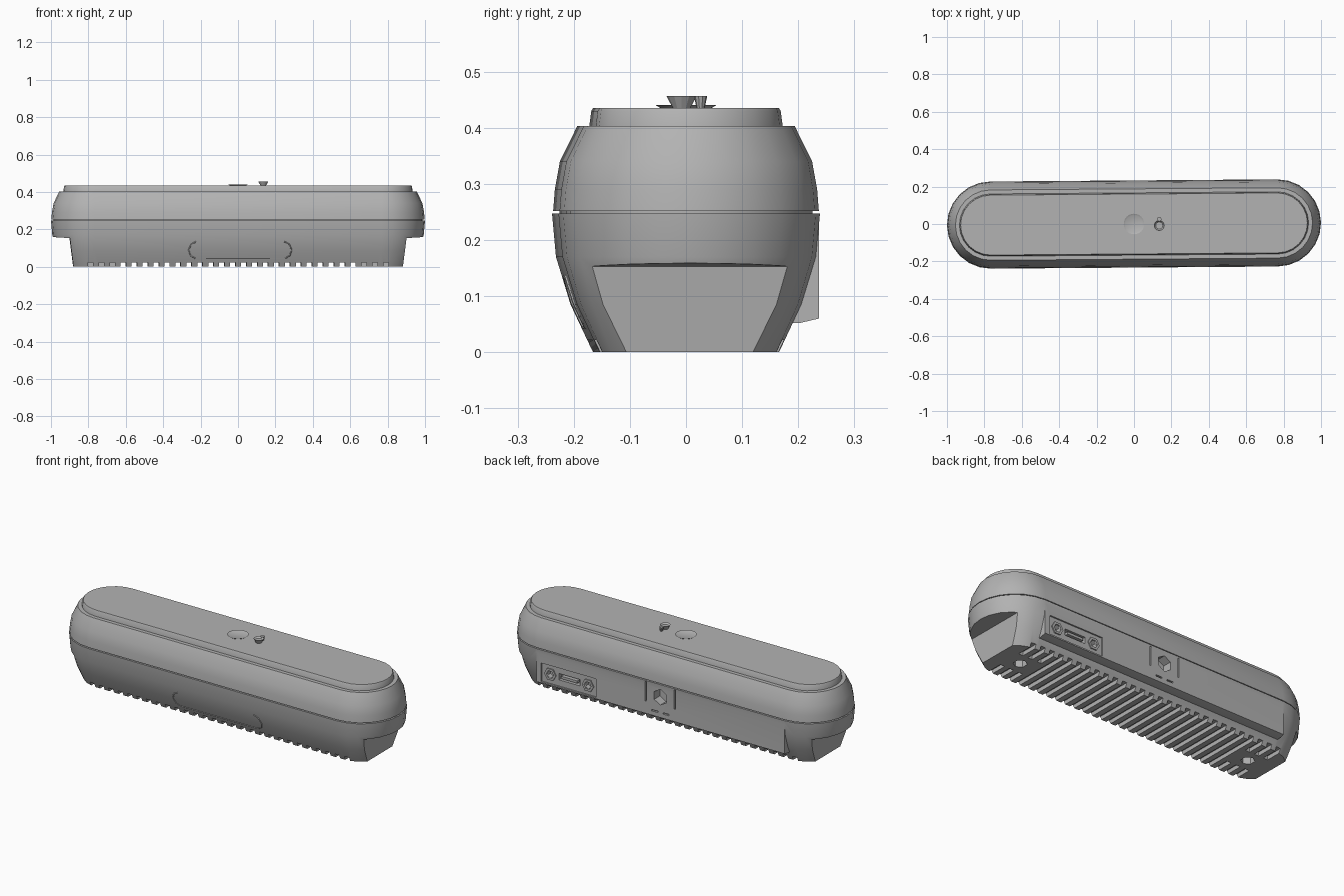
import bpy, bmesh, math
from mathutils import Matrix, Vector

cube = bpy.data.objects.get("Cube")
if cube:
    bpy.data.objects.remove(cube, do_unlink=True)

YAW = 0.0075      # the whole body is turned very slightly
STRAIGHT = 0.767  # half length of the straight part
ARC = 12          # segments in each rounded end

grey = bpy.data.materials.new("mid grey")
grey.use_nodes = True
grey.diffuse_color = (0.45, 0.45, 0.45, 1)
grey.node_tree.nodes["Principled BSDF"].inputs["Base Color"].default_value = grey.diffuse_color


def make(name, bm):
    bmesh.ops.recalc_face_normals(bm, faces=bm.faces)
    mesh = bpy.data.meshes.new(name)
    bm.to_mesh(mesh)
    bm.free()
    mesh.materials.append(grey)
    obj = bpy.data.objects.new(name, mesh)
    obj.rotation_euler.z = YAW
    bpy.context.collection.objects.link(obj)
    return obj


def smooth(obj, angle=32):
    bpy.ops.object.select_all(action='DESELECT')
    obj.select_set(True)
    bpy.context.view_layer.objects.active = obj
    bpy.ops.object.shade_smooth_by_angle(angle=math.radians(angle))


def capsule(name, profile):
    """Stack of rounded-end outlines, one per (radius, height)."""
    bm = bmesh.new()
    rings = []
    for r, z in profile:
        ring = []
        for side in (1, -1):
            for i in range(ARC + 1):
                a = side * math.pi / 2 * side - math.pi + math.pi * i / ARC
                if side < 0:
                    a += math.pi
                ring.append(bm.verts.new((side * STRAIGHT + r * math.cos(a), r * math.sin(a), z)))
        rings.append(ring)
    n = len(rings[0])
    for low, high in zip(rings, rings[1:]):
        for i in range(n):
            j = (i + 1) % n
            bm.faces.new((low[i], low[j], high[j], high[i]))
    bm.faces.new(rings[0])
    bm.faces.new(rings[-1])
    return make(name, bm)


def box(bm, x, y, z, sx, sy, sz):
    m = Matrix.Translation((x, y, z)) @ Matrix.Diagonal((sx, sy, sz, 1))
    bmesh.ops.create_cube(bm, size=1, matrix=m)


def rod(bm, at, r1, r2, depth, sides, axis='Z'):
    turn = Matrix.Rotation(-math.pi / 2, 4, 'X') if axis == 'Y' else Matrix()
    bmesh.ops.create_cone(bm, cap_ends=True, segments=sides, radius1=r1, radius2=r2,
                          depth=depth, matrix=Matrix.Translation(at) @ turn)


def prism(bm, points, offset):
    """Extrude a flat outline along an offset."""
    face = bm.faces.new([bm.verts.new(p) for p in points])
    moved = bmesh.ops.extrude_face_region(bm, geom=[face])["geom"]
    bmesh.ops.translate(bm, vec=offset, verts=[v for v in moved if isinstance(v, bmesh.types.BMVert)])
    if face.is_valid is False:
        bm.faces.new(points)


def boolean(target, bm, operation):
    tool = make("cutter", bm)
    tool.hide_render = True
    mod = target.modifiers.new("cut", 'BOOLEAN')
    mod.object, mod.operation, mod.solver = tool, operation, 'EXACT'
    bpy.ops.object.select_all(action='DESELECT')
    bpy.context.view_layer.objects.active = target
    target.select_set(True)
    bpy.ops.object.modifier_apply(modifier=mod.name)
    bpy.data.objects.remove(tool, do_unlink=True)


# Shells and lid
lower_profile = [(0.16, 0), (0.2, 0.085), (0.226, 0.17), (0.233, 0.247)]
lower = capsule("lower_shell", lower_profile + [(0.22, 0.2472), (0.22, 0.256)])
upper = capsule("upper_shell", [(0.231, 0.252), (0.228, 0.29), (0.219, 0.34), (0.188, 0.403)])
lid = capsule("top_lid", [(0.167, 0.4), (0.163, 0.43), (0.16, 0.435)])
smooth(upper)
smooth(lid)

# Flat pad along the back
bm = bmesh.new()
pad = [(0.1, 0.244), (0.231, 0.244), (0.231, 0.06), (0.197, 0.052), (0.1, 0.052)]
prism(bm, [(-0.77, y, z) for y, z in pad], (1.54, 0, 0))
boolean(lower, bm, 'UNION')

# Notches under both ends
for s in (1, -1):
    bm = bmesh.new()
    notch = [(0.9, 0.153), (1.1, 0.166), (1.1, -0.1), (0.868, -0.1)]
    prism(bm, [(s * x, -0.4, z) for x, z in notch], (0, 0.8, 0))
    boolean(lower, bm, 'DIFFERENCE')

# Cross grooves and screw holes in the base
bm = bmesh.new()
pitch = 0.0585
for i in range(28):
    x = (i - 13.5) * pitch
    if abs(x) > 0.66:
        for s in (1, -1):
            box(bm, x, s * 0.17, 0, 0.028, 0.2, 0.044)
    else:
        box(bm, x, 0, 0, 0.028, 0.6, 0.044)
for s in (1, -1):
    rod(bm, (s * 0.735, 0, 0), 0.036, 0.036, 0.08, 6)
boolean(lower, bm, 'DIFFERENCE')

# Recesses in the back: connector panel, tab outline and round socket
PX, PZ = 0.57, 0.12
bm = bmesh.new()
box(bm, PX, 0.24, PZ, 0.34, 0.034, 0.105)
boolean(lower, bm, 'DIFFERENCE')
bm = bmesh.new()
box(bm, PX, 0.22, PZ, 0.13, 0.05, 0.036)
for s in (1, -1):
    rod(bm, (PX + s * 0.117, 0.22, PZ), 0.022, 0.022, 0.05, 6, 'Y')
rod(bm, (0, 0.22, 0.175), 0.044, 0.044, 0.08, 6, 'Y')
boolean(lower, bm, 'DIFFERENCE')
bm = bmesh.new()
for s in (1, -1):
    box(bm, s * 0.09, 0.23, 0.185, 0.008, 0.02, 0.11)
    box(bm, s * 0.035, 0.23, 0.088, 0.04, 0.02, 0.008)
boolean(lower, bm, 'DIFFERENCE')
smooth(lower)

# Connector plug and its two hex nuts
bm = bmesh.new()
box(bm, PX, 0.214, PZ, 0.1, 0.022, 0.014)
make("connector_tongue", bm)
for s, side in ((1, "left"), (-1, "right")):
    bm = bmesh.new()
    at = (PX + s * 0.117, 0.225, PZ)
    ring = [Vector((math.cos(k * math.pi / 3), 0, math.sin(k * math.pi / 3))) for k in range(6)]
    loops = [[bm.verts.new(Vector(at) + v * r + Vector((0, dy, 0))) for v in ring]
             for r, dy in ((0.036, -0.006), (0.036, 0.004), (0.022, 0.004), (0.022, -0.006))]
    for a, b in zip(loops, loops[1:]):
        for k in range(6):
            bm.faces.new((a[k], a[k - 1], b[k - 1], b[k]))
    make(side + "_hex_nut", bm)


def front_y(z):
    for (r0, z0), (r1, z1) in zip(lower_profile, lower_profile[1:]):
        if z <= z1:
            return -(r0 + (r1 - r0) * (z - z0) / (z1 - z0))


# Thin raised outline of the front finger tab
curve = bpy.data.curves.new("front_tab_outline", 'CURVE')
curve.dimensions = '3D'
curve.bevel_depth = 0.004
curve.bevel_resolution = 1
half = [(0.24, 0.045), (0.265, 0.06), (0.275, 0.09), (0.262, 0.12), (0.235, 0.135)]
path = [(-x, z) for x, z in reversed(half)] + half
spline = curve.splines.new('POLY')
spline.points.add(len(path) - 1)
for p, (x, z) in zip(spline.points, path):
    p.co = (x + 0.01, front_y(z) + 0.001, z, 1)
curve.materials.append(grey)
outline = bpy.data.objects.new("front_tab_outline", curve)
outline.rotation_euler.z = YAW
bpy.context.collection.objects.link(outline)

# Shallow button dish in the middle of the lid
bm = bmesh.new()
rows = [[bm.verts.new((r * math.cos(k * math.pi / 12), r * math.sin(k * math.pi / 12), z))
         for k in range(24)] for r, z in ((0.044, 0.434), (0.055, 0.441), (0.046, 0.4365))]
for a, b in zip(rows, rows[1:]):
    for k in range(24):
        bm.faces.new((a[k], a[k - 1], b[k - 1], b[k]))
bm.faces.new(rows[-1])
smooth(make("button_dish", bm))

# Small flared stud with a side knob
bm = bmesh.new()
rod(bm, (0.135, -0.009, 0.4455), 0.015, 0.027, 0.023, 12)
top = max(bm.faces, key=lambda f: f.calc_center_median().z)
bmesh.ops.inset_region(bm, faces=[top], thickness=0.008, depth=-0.008)
make("lid_stud", bm)
bm = bmesh.new()
rod(bm, (0.135, 0.025, 0.4455), 0.007, 0.012, 0.023, 10)
make("stud_knob", bm)
